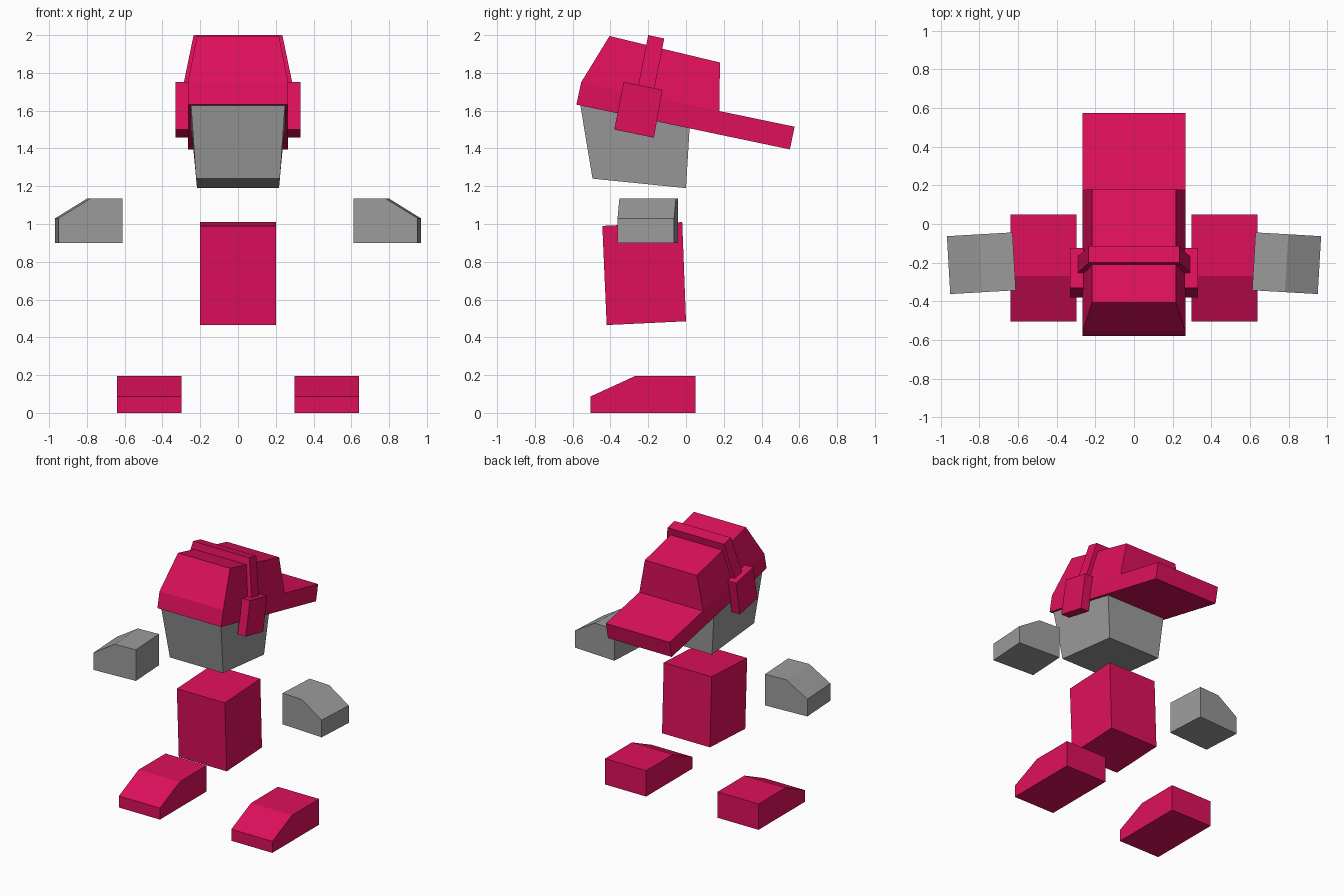
import bpy, bmesh, math
from mathutils import Matrix

if "Cube" in bpy.data.objects:
    bpy.data.objects.remove(bpy.data.objects["Cube"])


def material(name, rgb):
    m = bpy.data.materials.new(name)
    m.diffuse_color = (*rgb, 1)
    m.use_nodes = True
    m.node_tree.nodes["Principled BSDF"].inputs["Base Color"].default_value = m.diffuse_color
    return m


CRIMSON = material("crimson", (0.73, 0.005, 0.105))
GREY = material("grey", (0.33, 0.33, 0.33))


def loft(name, side_a, side_b, mat):
    """Solid between two matching polygons."""
    bm = bmesh.new()
    a = [bm.verts.new(p) for p in side_a]
    b = [bm.verts.new(p) for p in side_b]
    n = len(a)
    bm.faces.new(a)
    bm.faces.new(b[::-1])
    for i in range(n):
        j = (i + 1) % n
        bm.faces.new((a[j], a[i], b[i], b[j]))
    bmesh.ops.recalc_face_normals(bm, faces=bm.faces)
    me = bpy.data.meshes.new(name)
    bm.to_mesh(me)
    bm.free()
    me.materials.append(mat)
    ob = bpy.data.objects.new(name, me)
    bpy.context.collection.objects.link(ob)
    return ob


def centred(name, profile, mat):
    """Symmetric part from (y, z, half width) points."""
    return loft(name, [(-w, y, z) for y, z, w in profile],
                [(w, y, z) for y, z, w in profile], mat)


def pair(name, profile, x0, x1, mat):
    """Left and right copies of a side profile of (y, z) points."""
    for s, side in ((-1, "left"), (1, "right")):
        loft(f"{side}_{name}", [(s * x0, y, z) for y, z in profile],
             [(s * x1, y, z) for y, z in profile], mat)


# Body and head
centred("body", [(-0.42, 0.465, 0.2), (0.0, 0.485, 0.2),
                 (-0.02, 1.01, 0.2), (-0.443, 0.99, 0.2)], CRIMSON)
centred("head", [(-0.495, 1.24, 0.222), (0.0, 1.19, 0.217),
                 (0.02, 1.525, 0.248), (-0.562, 1.645, 0.25)], GREY)

# Cap: long tilted brim slab with a tapered crown
centred("cap_brim", [(-0.58, 1.632, 0.266), (0.55, 1.395, 0.266),
                     (0.575, 1.515, 0.266), (-0.555, 1.75, 0.266)], CRIMSON)
centred("cap_crown", [(-0.555, 1.75, 0.266), (0.176, 1.598, 0.266),
                      (0.18, 1.855, 0.217), (-0.405, 1.995, 0.217)], CRIMSON)

# Headphones
centred("headband", [(-0.26, 1.70, 0.297), (-0.175, 1.68, 0.297),
                     (-0.115, 1.982, 0.235), (-0.2, 2.0, 0.235)], CRIMSON)
pair("ear_cup", [(-0.38, 1.5), (-0.17, 1.457), (-0.125, 1.71), (-0.33, 1.752)],
     0.262, 0.33, CRIMSON)

# Feet with sloping toes
pair("foot", [(-0.505, 0), (0.05, 0), (0.05, 0.195), (-0.27, 0.195),
              (-0.505, 0.087)], 0.298, 0.64, CRIMSON)

# Hands with sloping outer tops, turned slightly
hand = [(-0.17, 0.9), (0.17, 0.9), (0.17, 1.03), (0.0, 1.135), (-0.17, 1.135)]
for s, side in ((-1, "left"), (1, "right")):
    ob = loft(f"{side}_hand", [(s * x, -0.15, z) for x, z in hand],
              [(s * x, 0.15, z) for x, z in hand], GREY)
    ob.data.transform(Matrix.Translation((s * 0.79, -0.203, 0))
                      @ Matrix.Rotation(math.radians(-3.3 * s), 4, 'Z'))
